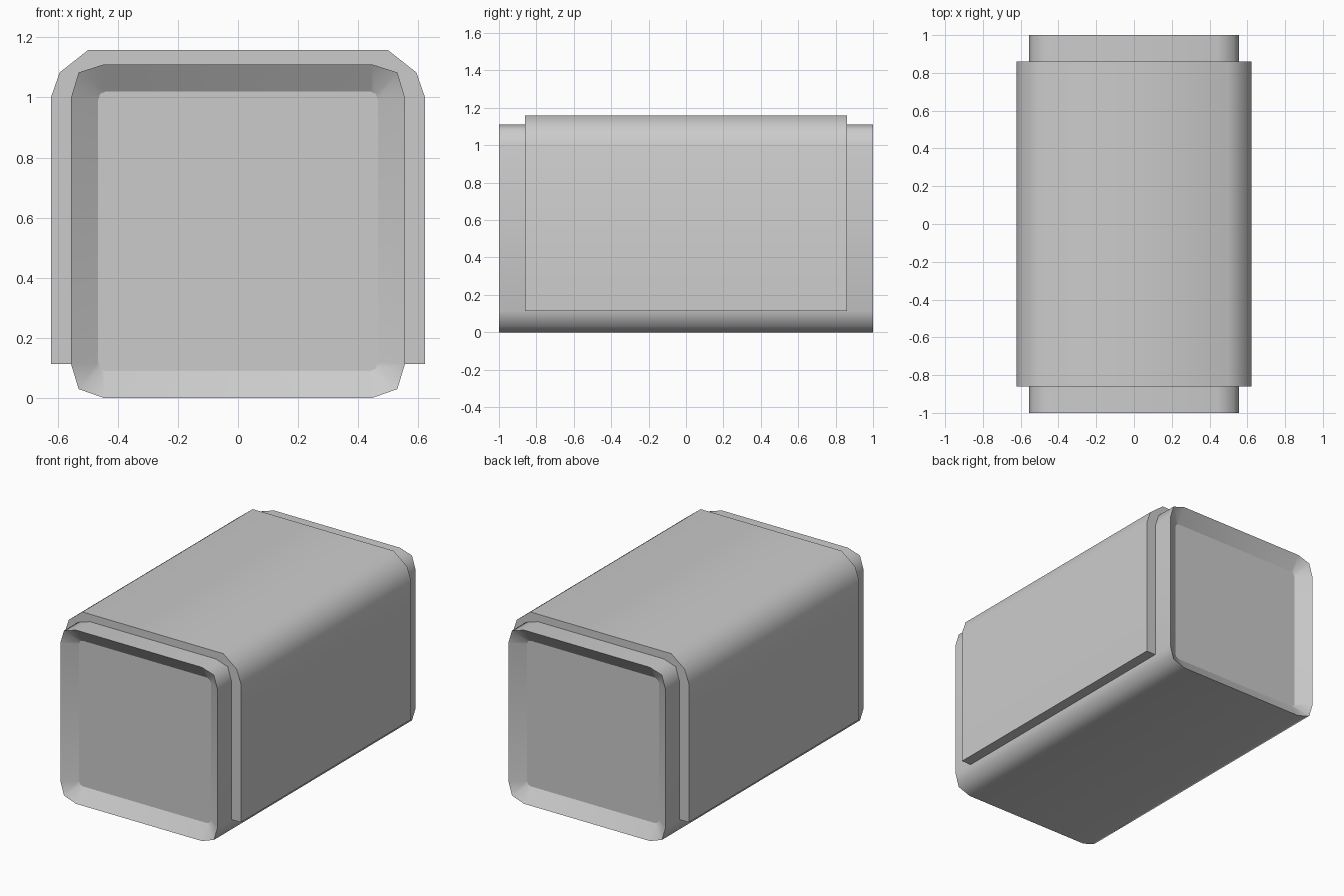
import bpy, bmesh, math

if "Cube" in bpy.data.objects:
    bpy.data.objects.remove(bpy.data.objects["Cube"])


def mirrored(half):
    """Close a right-hand half profile (bottom to top) with its mirror image."""
    return half + [(-x, z) for x, z in reversed(half)]


def loft(name, sections):
    """Skin matching (y, profile) sections and cap both ends."""
    bm = bmesh.new()
    rings = [[bm.verts.new((x, y, z)) for x, z in prof] for y, prof in sections]
    n = len(rings[0])
    for a, b in zip(rings, rings[1:]):
        for i in range(n):
            j = (i + 1) % n
            bm.faces.new((a[i], a[j], b[j], b[i]))
    caps = [bm.faces.new(rings[0]), bm.faces.new(rings[-1])]
    bmesh.ops.recalc_face_normals(bm, faces=bm.faces[:])
    # smooth sides, crisp corners and flat end panels
    for f in bm.faces:
        f.smooth = f not in caps
    for e in bm.edges:
        e.smooth = e.calc_face_angle(0) < math.radians(58)
    for f in caps:
        for e in f.edges:
            e.smooth = False
    mesh = bpy.data.meshes.new(name)
    bm.to_mesh(mesh)
    bm.free()
    obj = bpy.data.objects.new(name, mesh)
    bpy.context.collection.objects.link(obj)
    return obj


# Inner box with rounded corners and a sloped recess at each end
outer = mirrored([(0.445, 0), (0.53, 0.03), (0.555, 0.113),
                  (0.555, 1.0), (0.53, 1.083), (0.445, 1.11)])
recess = mirrored([(0.44, 0.09), (0.458, 0.098), (0.466, 0.12),
                   (0.466, 0.99), (0.458, 1.012), (0.44, 1.02)])
loft("inner_box", [(-0.94, recess), (-1, outer), (1, outer), (0.94, recess)])

# Cover wrapped over the top and both sides, set slightly into the box
cover_half = [(0.545, 0.113), (0.622, 0.113), (0.622, 1.0), (0.593, 1.083), (0.498, 1.158)]
lining = [(-0.435, 1.1), (-0.52, 1.073), (-0.545, 0.99)]
cover = mirrored(cover_half) + lining[::-1] + [(-x, z) for x, z in lining]
loft("outer_cover", [(-0.86, cover), (0.86, cover)])
